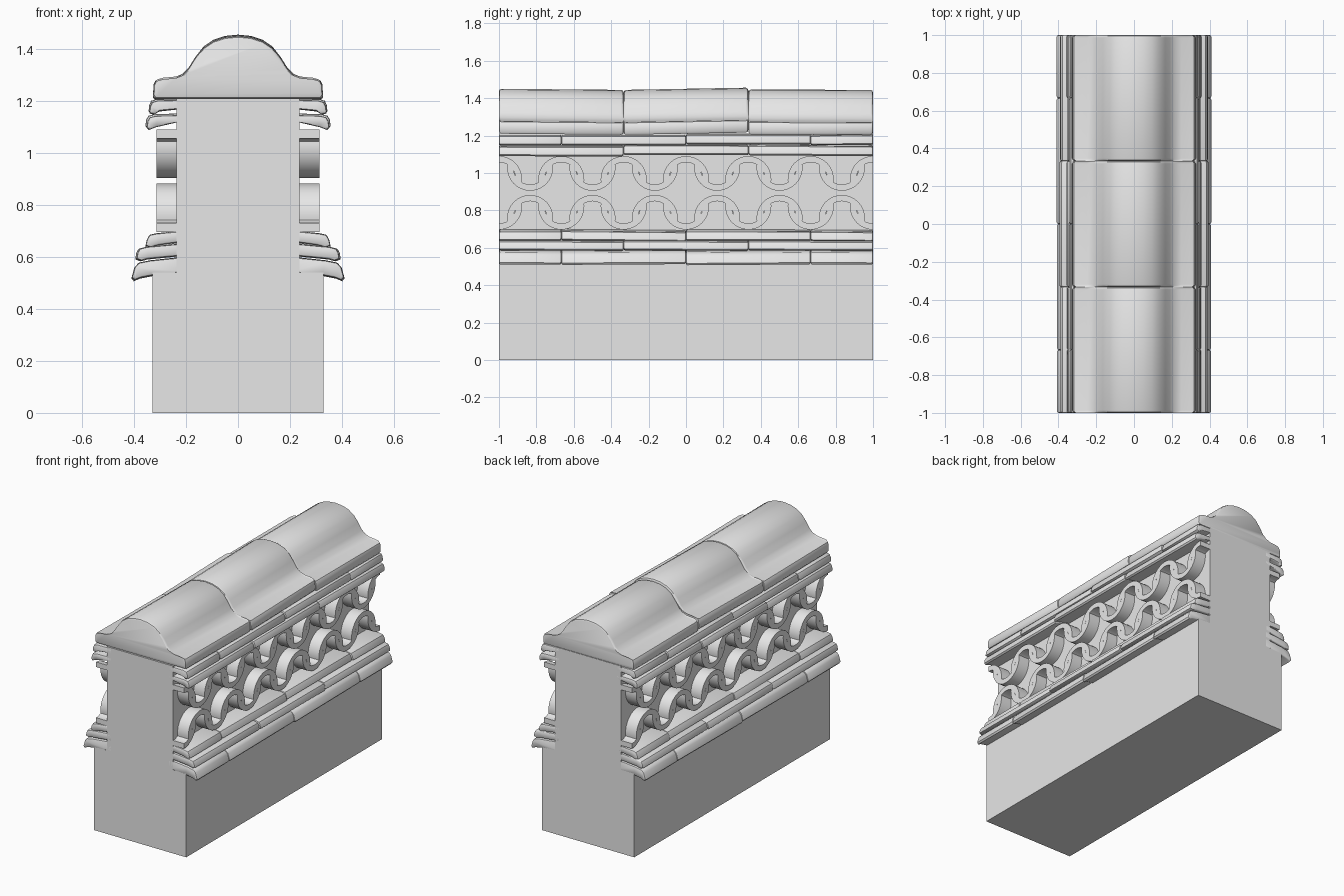
import bpy
import bmesh
import math
import random

random.seed(4)

cube = bpy.data.objects.get("Cube")
if cube:
    bpy.data.objects.remove(cube, do_unlink=True)

stone = bpy.data.materials.new("grey stone")
stone.use_nodes = True
stone.diffuse_color = (0.8, 0.8, 0.8, 1)
stone.node_tree.nodes["Principled BSDF"].inputs["Base Color"].default_value = (0.8, 0.8, 0.8, 1)


def finish(bm, name, mirror=False, smooth=True):
    """Turn a bmesh into a named stone object."""
    bmesh.ops.recalc_face_normals(bm, faces=bm.faces)
    mesh = bpy.data.meshes.new(name)
    bm.to_mesh(mesh)
    bm.free()
    mesh.materials.append(stone)
    obj = bpy.data.objects.new(name, mesh)
    bpy.context.collection.objects.link(obj)
    if smooth:
        bpy.ops.object.select_all(action='DESELECT')
        obj.select_set(True)
        bpy.context.view_layer.objects.active = obj
        bpy.ops.object.shade_smooth_by_angle(angle=math.radians(40))
    if mirror:
        obj.modifiers.new("both_sides", 'MIRROR')
    return obj


def loft(bm, rings, closed=False):
    """Skin a list of point rings and cap both ends."""
    rows = [[bm.verts.new(p) for p in ring] for ring in rings]
    n = len(rows[0])
    for a, b in zip(rows, rows[1:]):
        for i in range(n):
            j = (i + 1) % n
            bm.faces.new((a[i], a[j], b[j], b[i]))
    bm.faces.new(rows[0])
    bm.faces.new(rows[-1])


def tile(bm, profile, y0, y1, dz0, dz1, dx, soft):
    """Profile swept along y, with rounded ends and a slight tilt."""
    xs = [p[0] for p in profile]
    zs = [p[1] for p in profile]
    cx, cz = (min(xs) + max(xs)) / 2, (min(zs) + max(zs)) / 2
    hx, hz = max(xs) - cx, max(zs) - cz
    steps = [(0, soft), (0.3 * soft, 0.3 * soft), (soft, 0)]
    stations = [(y0 + s, d) for s, d in steps]
    stations += [(y1 - s, d) for s, d in reversed(steps)]
    rings = []
    for y, d in stations:
        t = (y - y0) / (y1 - y0)
        dz = dz0 + (dz1 - dz0) * t
        rings.append([(cx + (x - cx) * (1 - d / hx) + dx, y,
                       cz + (z - cz) * (1 - d / hz) + dz) for x, z in profile])
    loft(bm, rings)


# Stepped wall body
half = [(0.33, 0), (0.33, 0.54), (0.237, 0.54), (0.237, 1.21)]
outline = half + [(-x, z) for x, z in reversed(half)]
bm = bmesh.new()
loft(bm, [[(x, y, z) for x, z in outline] for y in (-1, 1)])
finish(bm, "wall_body", smooth=False)

# Three domed coping tiles
half = [(0, 1.452), (0.05, 1.447), (0.095, 1.432), (0.132, 1.407), (0.165, 1.365),
        (0.19, 1.325), (0.215, 1.3), (0.25, 1.285), (0.3, 1.28), (0.318, 1.275),
        (0.325, 1.26), (0.327, 1.222), (0.32, 1.212)]
outline = half + [(-x, z) for x, z in reversed(half[1:])]
bm = bmesh.new()
tilts = [(-0.002, -0.008), (-0.008, 0.004), (-0.006, -0.008)]
for k, (a, b) in enumerate(tilts):
    y = -1 + k * 2 / 3
    tile(bm, outline, y, y + 2 / 3, a, b, 0, 0.014)
finish(bm, "coping_tiles")

# Moulding courses, laid in staggered tiles on both sides
third = 1 / 3
wide = [-1, -third, third, 1]
staggered = [-1, -2 * third, 0, 2 * third, 1]
courses = {
    "cornice_upper_course": (staggered, [
        (0.2, 1.207), (0.31, 1.205), (0.332, 1.198), (0.34, 1.18), (0.342, 1.157),
        (0.325, 1.15), (0.305, 1.163), (0.2, 1.175)]),
    "cornice_lower_course": (wide, [
        (0.2, 1.15), (0.32, 1.146), (0.342, 1.14), (0.351, 1.125), (0.354, 1.1),
        (0.345, 1.092), (0.32, 1.102), (0.2, 1.13)]),
    "ledge_upper_course": (staggered, [
        (0.2, 0.7), (0.31, 0.689), (0.338, 0.683), (0.348, 0.665), (0.353, 0.643),
        (0.335, 0.636), (0.305, 0.645), (0.2, 0.66)]),
    "ledge_middle_course": (wide, [
        (0.2, 0.65), (0.355, 0.635), (0.38, 0.628), (0.389, 0.612), (0.392, 0.59),
        (0.375, 0.583), (0.35, 0.59), (0.2, 0.605)]),
    "ledge_lower_course": (staggered, [
        (0.2, 0.6), (0.34, 0.585), (0.385, 0.576), (0.4, 0.56), (0.411, 0.52),
        (0.403, 0.51), (0.38, 0.52), (0.33, 0.53), (0.2, 0.54)]),
}
for name, (cuts, profile) in courses.items():
    bm = bmesh.new()
    for y0, y1 in zip(cuts, cuts[1:]):
        dz0, dz1, dx = (random.uniform(-0.004, 0.004) for _ in range(3))
        tile(bm, profile, y0, y1, dz0, dz1, dx, 0.009)
    finish(bm, name, mirror=True)


# Interlocking curved tiles of the openwork frieze
def hook(bm, cy, cz, up):
    """Curved tile, cut flat at the wall ends."""
    sweep = math.radians(104)
    lo = 0 if cy < -0.99 else -sweep
    hi = 0 if cy > 0.99 else sweep
    rings = []
    for i in range(19):
        a = lo + (hi - lo) * i / 18
        rings.append([(x, cy + r * math.sin(a), cz + up * r * math.cos(a))
                      for x, r in ((0.22, 0.09), (0.314, 0.09), (0.314, 0.123), (0.22, 0.123))])
    loft(bm, rings)


for name, top, up_first in (("frieze_upper_row", 1.09, 1), ("frieze_lower_row", 0.882, -1)):
    bm = bmesh.new()
    for k in range(-6, 7):
        up = up_first if k % 2 == 0 else -up_first
        cz = top - 0.123 if up > 0 else top - 0.062
        hook(bm, k / 6, cz, up)
    finish(bm, name, mirror=True)
